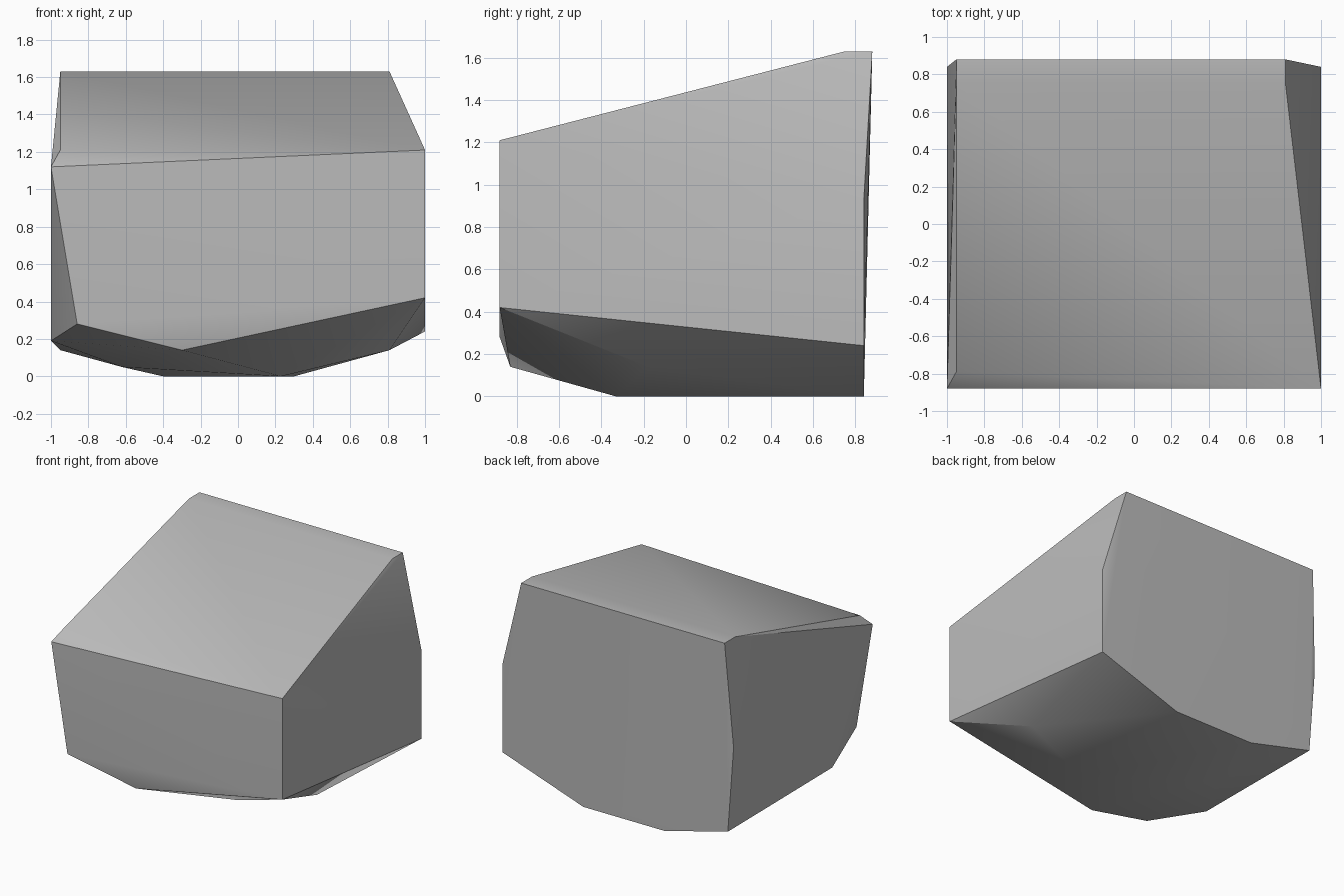
import bpy
import bmesh
from math import radians

# Remove the default cube only
default_cube = bpy.data.objects.get("Cube")
if default_cube:
    bpy.data.objects.remove(default_cube, do_unlink=True)


def make_material(name, grey):
    """One flat grey, shown in the viewport and in renders."""
    material = bpy.data.materials.new(name)
    material.use_nodes = True
    colour = (grey, grey, grey, 1)
    material.diffuse_color = colour
    shader = material.node_tree.nodes["Principled BSDF"]
    shader.inputs["Base Color"].default_value = colour
    shader.inputs["Roughness"].default_value = 0.8
    return material


def hull_object(name, corners, material, smooth_angle):
    """Wrap a convex skin around the corners and clean up flat areas."""
    bm = bmesh.new()
    for corner in corners:
        bm.verts.new(corner)
    hull = bmesh.ops.convex_hull(bm, input=bm.verts[:])
    unused = {g for g in hull["geom_interior"] + hull["geom_unused"]
              if isinstance(g, bmesh.types.BMVert)}
    bmesh.ops.delete(bm, geom=list(unused), context="VERTS")
    bmesh.ops.dissolve_limit(bm, angle_limit=radians(1),
                             verts=bm.verts[:], edges=bm.edges[:])
    bmesh.ops.recalc_face_normals(bm, faces=bm.faces[:])
    mesh = bpy.data.meshes.new(name)
    bm.to_mesh(mesh)
    bm.free()
    mesh.materials.append(material)
    obj = bpy.data.objects.new(name, mesh)
    bpy.context.collection.objects.link(obj)
    # Smooth shading that keeps the hard ridges
    bpy.ops.object.select_all(action="DESELECT")
    obj.select_set(True)
    bpy.context.view_layer.objects.active = obj
    bpy.ops.object.shade_smooth_by_angle(angle=radians(smooth_angle))
    return obj


FRONT, BACK, CREST = -0.88, 0.84, 1.63

# Sloping top: flat crest along the back, falling to the front lip
top = [(x, y, CREST) for x in (-0.95, 0.81) for y in (0.75, 0.88)]
top += [(-0.95, -0.79, 1.21), (-1, FRONT, 1.12), (1, FRONT, 1.21)]

# Upright sides
left_side = [(1, FRONT, 0.42), (1, BACK, 0.93), (1, BACK, 0.24)]
right_side = [(-1, BACK, 0.81), (-0.95, BACK, 0.14), (-1, -0.38, 0.19)]

# Lower edge of the front face
front_edge = [(-0.86, FRONT, 0.28), (-0.3, -0.83, 0.14)]

# Rounded underside
underside = [(-0.4, BACK, 0), (0.3, BACK, 0), (0.23, -0.33, 0),
             (0.81, -0.18, 0.14), (-0.62, 0.2, 0.05)]

stone_grey = make_material("stone_grey", 0.5)
hull_object("stone_block", top + left_side + right_side + front_edge + underside,
            stone_grey, 30)
